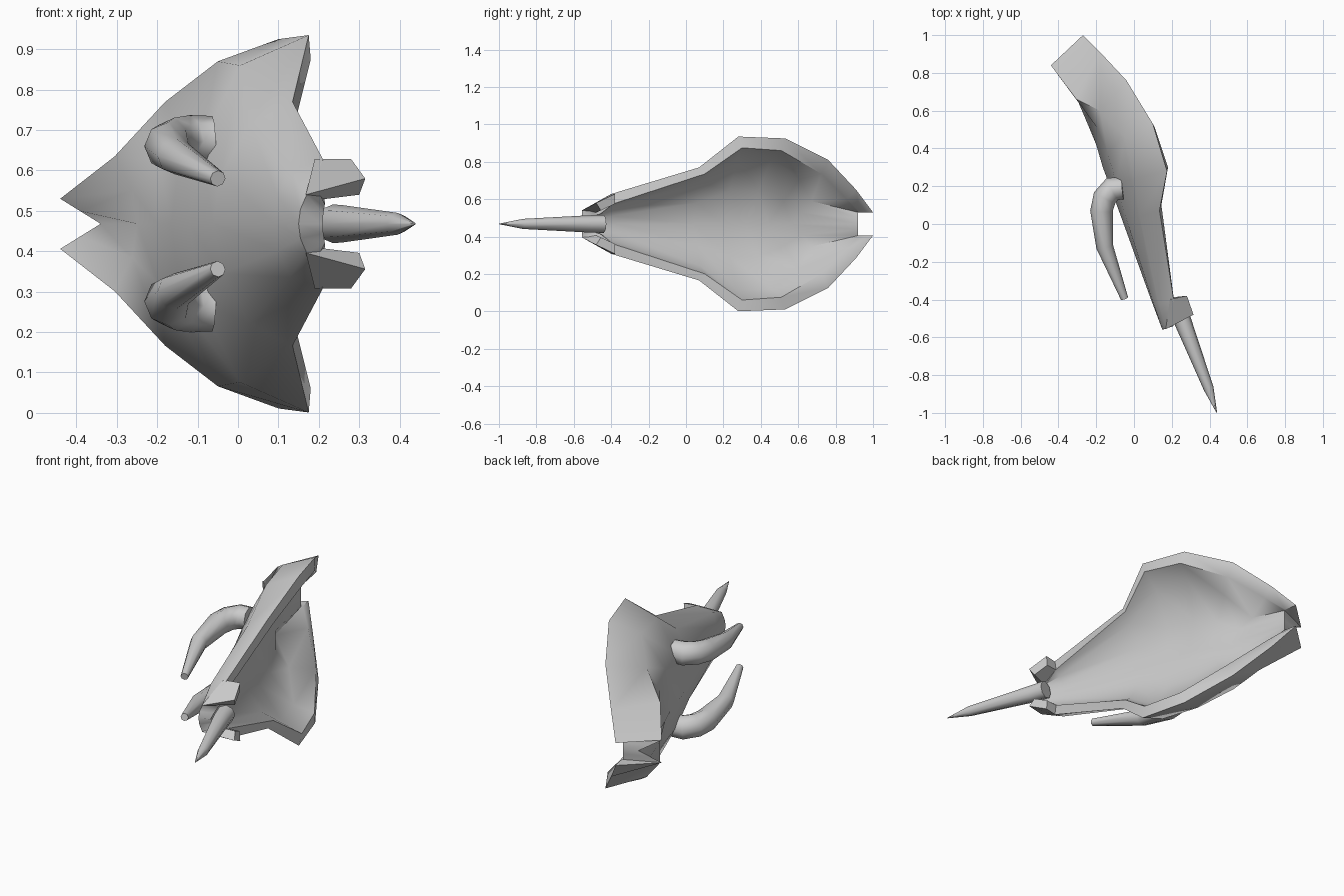
import bpy, bmesh, math
from mathutils import Vector as V

if "Cube" in bpy.data.objects:
    bpy.data.objects.remove(bpy.data.objects["Cube"])

ZC = 0.468


def mirror(p):
    return V((p[0], p[1], 2 * ZC - p[2]))


def make_object(name, verts, faces, angle=58):
    me = bpy.data.meshes.new(name)
    bm = bmesh.new()
    vs = [bm.verts.new(v) for v in verts]
    for f in faces:
        bm.faces.new([vs[i] for i in f])
    bmesh.ops.recalc_face_normals(bm, faces=bm.faces)
    bm.to_mesh(me)
    bm.free()
    ob = bpy.data.objects.new(name, me)
    bpy.context.collection.objects.link(ob)
    bpy.ops.object.select_all(action='DESELECT')
    ob.select_set(True)
    bpy.context.view_layer.objects.active = ob
    bpy.ops.object.shade_smooth_by_angle(angle=math.radians(angle))
    return ob


def tube(name, path, radii, sides=8, flip=False):
    pts = [mirror(p) if flip else V(p) for p in path]
    n = len(pts)
    verts, faces = [], []
    for i, p in enumerate(pts):
        t = (pts[min(i + 1, n - 1)] - pts[max(i - 1, 0)]).normalized()
        u = t.cross(V((0, 0, 1))).normalized()
        w = u.cross(t)
        for k in range(sides):
            a = math.tau * k / sides
            verts.append(p + radii[i] * (math.cos(a) * u + math.sin(a) * w))
    for i in range(n - 1):
        for k in range(sides):
            j = (k + 1) % sides
            faces.append((i * sides + k, i * sides + j,
                          (i + 1) * sides + j, (i + 1) * sides + k))
    faces += [tuple(range(sides)), tuple(range((n - 1) * sides, n * sides))]
    return make_object(name, verts, faces)


# Shell ribs, upper half: outer rim, shoulder, spine (x, y), inner rim
ribs = [
    ((-.27, 1.0, .53), (-.44, .84, .53), (-.34, .90), (-.255, .93, .53)),
    ((-.18, .91, .65), (-.305, .66, .635), (-.25, .54), (-.175, .86, .60)),
    ((-.04, .76, .81), (-.18, .60, .77), (-.20, .42), (-.03, .725, .735)),
    ((.10, .53, .925), (-.05, .46, .87), (-.165, .30), (.11, .51, .86)),
    ((.175, .28, .935), (.005, .24, .86), (-.12, .18), (.18, .30, .875)),
    ((.135, .07, .77), (.03, .04, .715), (-.062, .02), (.145, .10, .735)),
    ((.21, -.40, .628), (.13, -.42, .60), (.09, -.40), (.21, -.39, .575)),
    ((.20, -.53, .545), (.17, -.555, .54), (.15, -.56), (.215, -.46, .52)),
]

# Main curved shell with thickness
verts, faces = [], []
for i, (r, m, s, ir) in enumerate(ribs):
    r, m, ir = V(r), V(m), V(ir)
    s = V((s[0], s[1], ZC))
    if i == 0:
        im, isp = V((-.26, .92, .53)), V((-.26, .92, ZC))
    else:
        im = (m + (ir - r) + V((.03, 0, 0))).lerp(ir, .25)
        isp = s + V((.06, .02, 0))
    bulge = 0 if i == 0 else .28
    half = []
    for a, b, c in ((r, m, s), (ir, im, isp)):
        mid = (b + c) / 2
        mid.x += bulge * (c.x - b.x)
        half.append([a, b, mid, c])
    o, n = half
    outer = o + [mirror(p) for p in reversed(o[:3])]
    inner = n + [mirror(p) for p in reversed(n[:3])]
    verts += outer + inner[::-1]
L = 14
for i in range(len(ribs) - 1):
    for k in range(L):
        j = (k + 1) % L
        faces.append((i * L + k, i * L + j, (i + 1) * L + j, (i + 1) * L + k))
for base in (0, (len(ribs) - 1) * L):
    for k in range(6):
        faces.append((base + k, base + k + 1, base + 12 - k, base + 13 - k))
make_object("shell", verts, faces)

# Small raised lugs at the narrow end
lug = [(.19, -.40, .628), (.168, -.557, .54), (.315, -.48, .58), (.28, -.38, .628)]
lug_in = [(.19, -.39, .575), (.18, -.49, .525), (.30, -.455, .54), (.275, -.38, .575)]
box = [(0, 1, 2, 3), (4, 5, 6, 7)] + [(k, (k + 1) % 4, 4 + (k + 1) % 4, 4 + k) for k in range(4)]
# Curved horns on the back of the shell
horn = [(-.06, .19, .675), (-.115, .185, .672), (-.155, .14, .668),
        (-.172, .07, .66), (-.155, -.12, .635), (-.05, -.395, .58)]
horn_r = [.06, .065, .063, .06, .045, .02]
for side, flip in (("upper", False), ("lower", True)):
    pts = [mirror(p) if flip else V(p) for p in lug + lug_in]
    make_object(side + "_lug", pts, box, 20)
    tube(side + "_horn", horn, horn_r, 8, flip)

# Long spike at the narrow end
tube("spike", [(.235, -.44, ZC), (.26, -.52, ZC), (.395, -.87, ZC), (.438, -.998, ZC)],
     [.048, .046, .027, .002], 8)
